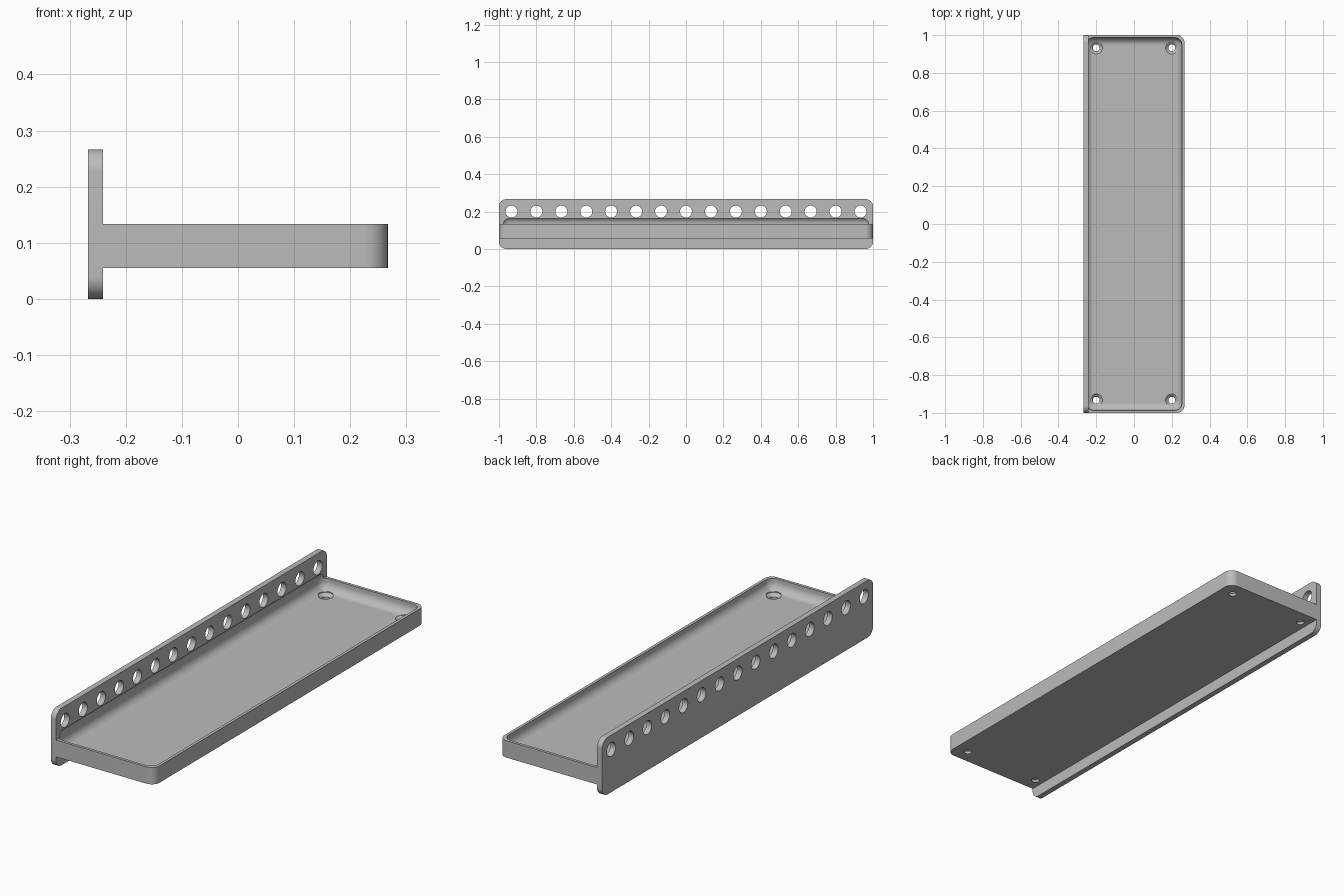
import bpy, bmesh
from math import pi
from mathutils import Matrix, Vector

cube = bpy.data.objects.get("Cube")
if cube:
    bpy.data.objects.remove(cube, do_unlink=True)

grey = bpy.data.materials.new("plain_grey")
grey.use_nodes = True
colour = (0.5, 0.5, 0.5, 1)
grey.diffuse_color = colour
grey.node_tree.nodes["Principled BSDF"].inputs["Base Color"].default_value = colour

U = 2 / 150          # one unit of the design grid
BACK = -0.267        # rear face of the plate
FRONT = 0.267        # outer edge of the tray


def make_object(name, bm):
    bmesh.ops.recalc_face_normals(bm, faces=bm.faces)
    mesh = bpy.data.meshes.new(name)
    bm.to_mesh(mesh)
    bm.free()
    mesh.materials.append(grey)
    obj = bpy.data.objects.new(name, mesh)
    bpy.context.collection.objects.link(obj)
    return obj


def rounded_box(name, low, high, radius, pick):
    """Box between two corners; edges chosen by pick(midpoint, direction) are rounded."""
    low, high = Vector(low), Vector(high)
    bm = bmesh.new()
    bmesh.ops.create_cube(bm, size=1)
    bmesh.ops.scale(bm, vec=high - low, verts=bm.verts)
    bmesh.ops.translate(bm, vec=(low + high) / 2, verts=bm.verts)
    edges = []
    for e in bm.edges:
        a, b = e.verts[0].co, e.verts[1].co
        if pick((a + b) / 2, (b - a).normalized()):
            edges.append(e)
    bmesh.ops.bevel(bm, geom=edges, offset=radius, segments=10,
                    profile=0.5, affect='EDGES')
    return make_object(name, bm)


def combine(target, other, operation):
    mod = target.modifiers.new(operation, 'BOOLEAN')
    mod.operation = operation
    mod.solver = 'EXACT'
    mod.object = other
    bpy.ops.object.select_all(action='DESELECT')
    bpy.context.view_layer.objects.active = target
    target.select_set(True)
    bpy.ops.object.modifier_apply(modifier=mod.name)
    bpy.data.objects.remove(other, do_unlink=True)


# Upright plate with rounded corners
shelf = rounded_box("wall_mounted_tray", (BACK, -1, 0), (BACK + 2 * U, 1, 20 * U), 3 * U,
                    lambda mid, d: abs(d.x) > 0.9)

# Tray block with rounded outer corners, fused to the plate
block = rounded_box("tray_block", (BACK + U, -1, 4.1 * U), (FRONT, 1, 10 * U), 3 * U,
                    lambda mid, d: abs(d.z) > 0.9 and mid.x > 0)
combine(shelf, block, 'UNION')

# Round-edged hollow, slightly recessed into the plate
hollow = rounded_box("hollow_cutter", (BACK + U, -1 + U, 6 * U), (FRONT - U, 1 - U, 13 * U),
                     3 * U, lambda mid, d: True)
combine(shelf, hollow, 'DIFFERENCE')

# Row of holes along the top of the plate
bm = bmesh.new()
for i in range(15):
    place = Matrix.Translation((BACK + U, (i - 7) * 10 * U, 15 * U))
    bmesh.ops.create_cone(bm, cap_ends=True, segments=32, radius1=0.032, radius2=0.032,
                          depth=0.1, matrix=place @ Matrix.Rotation(pi / 2, 4, 'Y'))
combine(shelf, make_object("hole_cutter", bm), 'DIFFERENCE')

# Countersunk screw holes in the tray corners
profile = [(0, 0), (0.018, 0), (0.018, 5 * U), (0.033, 6 * U), (0.033, 9 * U), (0, 9 * U)]
bm = bmesh.new()
for x in (-0.2, 0.2):
    for y in (-0.933, 0.933):
        verts = [bm.verts.new((x + r, y, z)) for r, z in profile]
        edges = [bm.edges.new(pair) for pair in zip(verts, verts[1:])]
        bmesh.ops.spin(bm, geom=verts + edges, cent=(x, y, 0), axis=(0, 0, 1),
                       angle=2 * pi, steps=32)
bmesh.ops.remove_doubles(bm, verts=bm.verts, dist=0.0005)
combine(shelf, make_object("screw_cutter", bm), 'DIFFERENCE')

bpy.ops.object.select_all(action='DESELECT')
shelf.select_set(True)
bpy.context.view_layer.objects.active = shelf
bpy.ops.object.shade_smooth_by_angle(angle=pi / 6)
